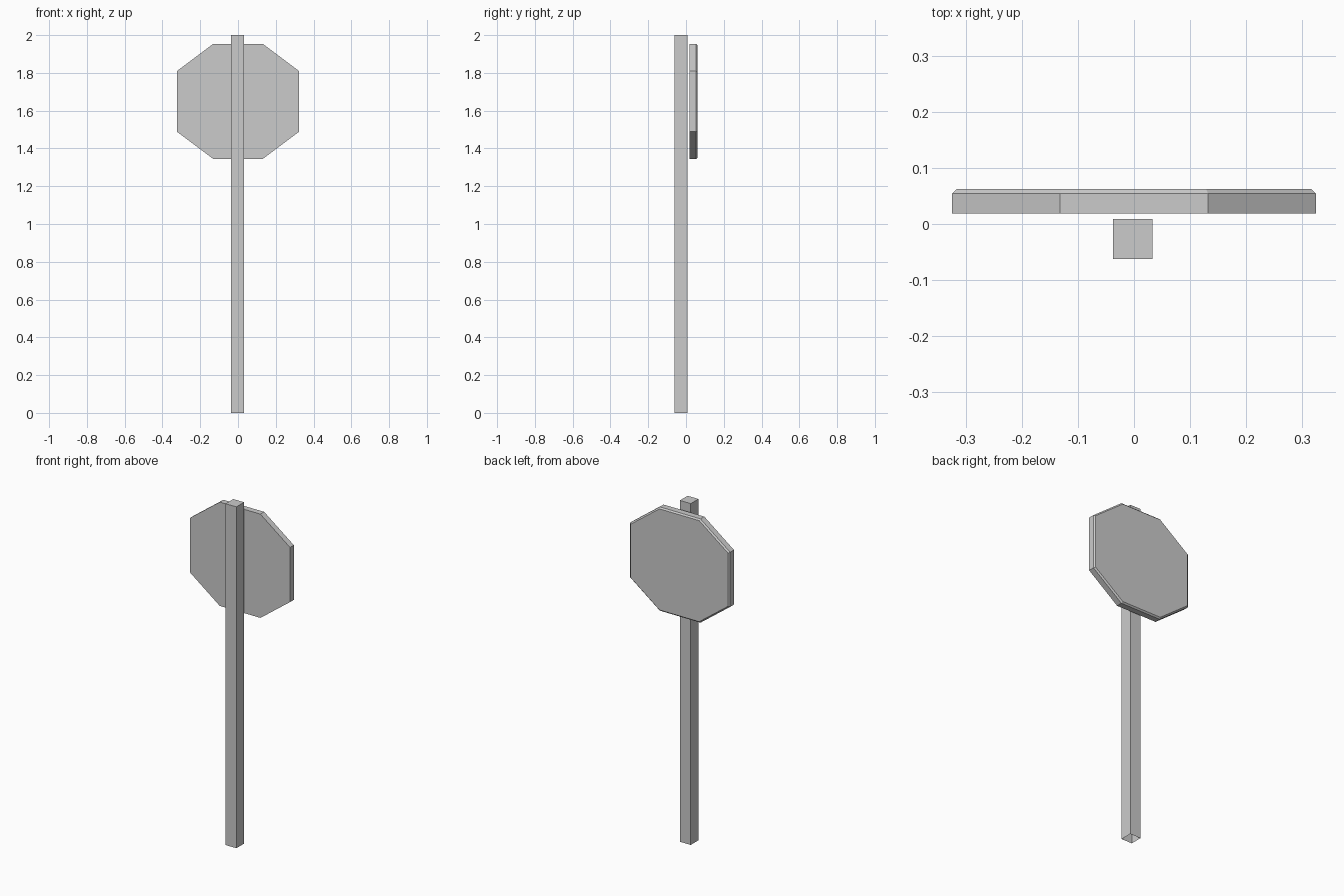
import bpy, bmesh

if "Cube" in bpy.data.objects:
    bpy.data.objects.remove(bpy.data.objects["Cube"])


def loft(name, rings, cap_start, cap_end):
    """Join matching rings of points into a flat-faced solid."""
    bm = bmesh.new()
    loops = [[bm.verts.new(p) for p in ring] for ring in rings]
    n = len(loops[0])
    for a, b in zip(loops, loops[1:]):
        for i in range(n):
            j = (i + 1) % n
            bm.faces.new((a[i], a[j], b[j], b[i]))
    if cap_start:
        bm.faces.new(loops[0][::-1])
    if cap_end:
        bm.faces.new(loops[-1])
    mesh = bpy.data.meshes.new(name)
    bm.to_mesh(mesh)
    bm.free()
    obj = bpy.data.objects.new(name, mesh)
    bpy.context.collection.objects.link(obj)
    return obj


# Square post, open at the bottom
x0, x1, y0, y1 = -0.037, 0.033, -0.062, 0.009
square = [(x0, y0), (x1, y0), (x1, y1), (x0, y1)]
loft("post", [[(x, y, z) for x, y in square] for z in (0.0, 2.0)], False, True)


# Eight-sided sign plate with a bevelled rim on its +y face
def octagon(y, inset):
    sx, sz = 1 - inset / 0.324, 1 - inset / 0.304
    quarter = [(0.324, 0.160), (0.132, 0.304)]
    pts = quarter + [(-x, z) for x, z in reversed(quarter)]
    pts += [(-x, -z) for x, z in pts]
    return [(x * sx, y, 1.649 + z * sz) for x, z in reversed(pts)]


loft("sign_plate",
     [octagon(0.019, 0), octagon(0.054, 0), octagon(0.062, 0.008)], True, True)
